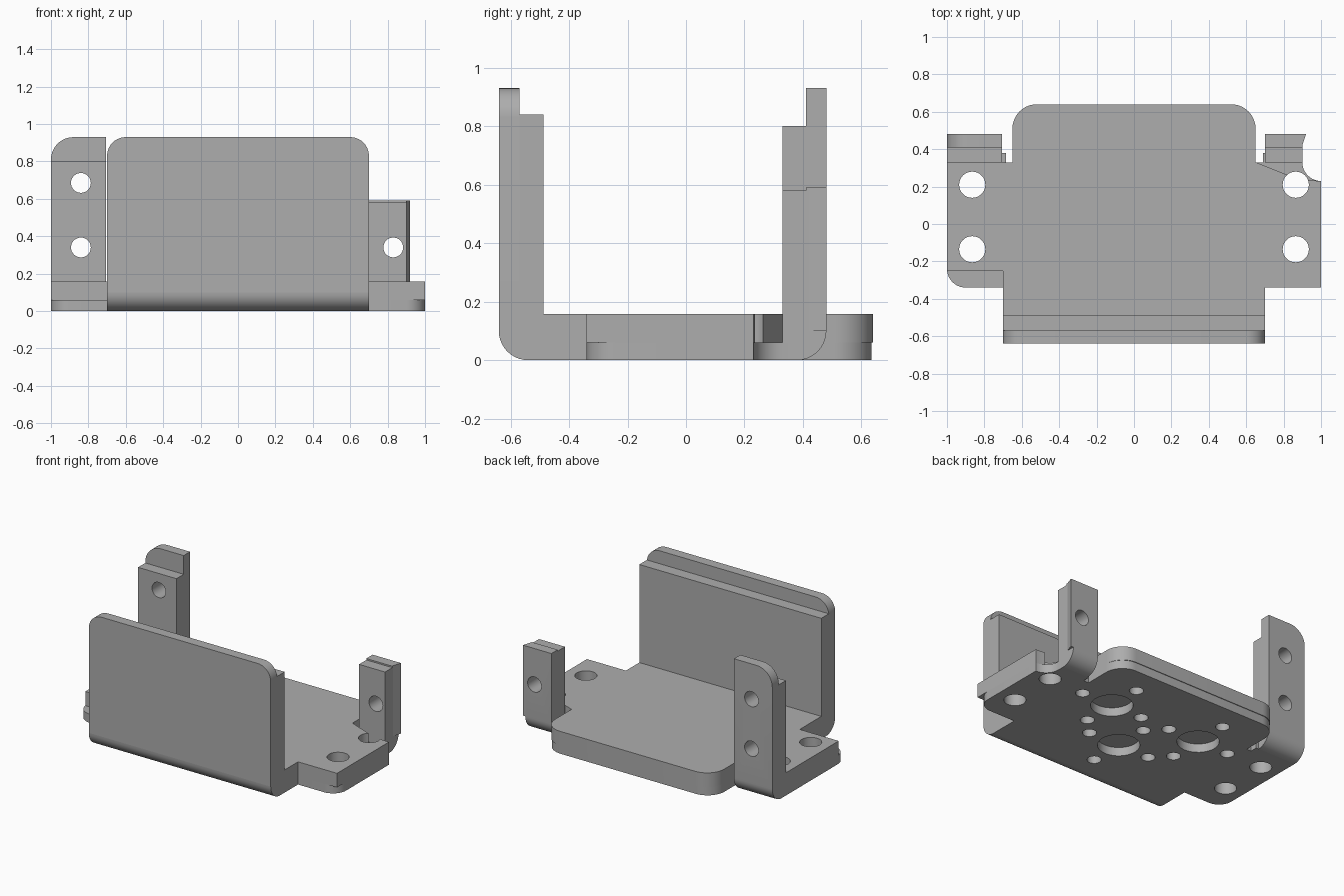
import bpy, bmesh, math
from mathutils import Vector, Matrix

cube = bpy.data.objects.get("Cube")
if cube:
    bpy.data.objects.remove(cube, do_unlink=True)

# One plain grey
GREY = (0.42, 0.42, 0.42, 1)
grey = bpy.data.materials.new("plain grey")
grey.use_nodes = True
grey.diffuse_color = GREY
grey.node_tree.nodes["Principled BSDF"].inputs["Base Color"].default_value = GREY


def outline(corners, steps=10):
    """Corners are (a, b) or (a, b, radius); right-angled corners get an arc."""
    pts = []
    for i, c in enumerate(corners):
        p = Vector(c[:2])
        if len(c) == 2:
            pts.append(p)
            continue
        u = (Vector(corners[i - 1][:2]) - p).normalized()
        v = (Vector(corners[(i + 1) % len(corners)][:2]) - p).normalized()
        mid = p + (u + v) * c[2]
        for k in range(steps + 1):
            t = math.pi / 2 * k / steps
            pts.append(mid - (v * math.cos(t) + u * math.sin(t)) * c[2])
    return pts


PLACE = {
    "x": lambda a, b, h: (h, a, b),
    "y": lambda a, b, h: (a, h, b),
    "z": lambda a, b, h: (a, b, h),
}


def add_object(name, bm):
    bmesh.ops.recalc_face_normals(bm, faces=bm.faces)
    mesh = bpy.data.meshes.new(name)
    bm.to_mesh(mesh)
    bm.free()
    mesh.materials.append(grey)
    ob = bpy.data.objects.new(name, mesh)
    bpy.context.collection.objects.link(ob)
    return ob


def prism(name, axis, corners, lo, hi):
    bm = bmesh.new()
    pts = outline(corners)
    ends = [[bm.verts.new(PLACE[axis](p.x, p.y, h)) for p in pts] for h in (lo, hi)]
    bm.faces.new(ends[0])
    bm.faces.new(ends[1])
    n = len(pts)
    for i in range(n):
        j = (i + 1) % n
        bm.faces.new((ends[0][i], ends[0][j], ends[1][j], ends[1][i]))
    return add_object(name, bm)


def drill(ob, axis, holes):
    """Cut round holes (a, b, radius) through a part along an axis."""
    bm = bmesh.new()
    turn = Matrix.Rotation(math.pi / 2, 4, "X") if axis == "y" else Matrix()
    for a, b, r in holes:
        place = Matrix.Translation(PLACE[axis](a, b, 0)) @ turn
        bmesh.ops.create_cone(bm, cap_ends=True, segments=32, radius1=r, radius2=r,
                              depth=2, matrix=place)
    cutter = add_object("hole_cutter", bm)
    cutter.hide_render = True
    mod = ob.modifiers.new("holes", "BOOLEAN")
    mod.operation, mod.solver, mod.object = "DIFFERENCE", "EXACT", cutter
    bpy.context.view_layer.objects.active = ob
    bpy.ops.object.modifier_apply(modifier=mod.name)
    bpy.data.objects.remove(cutter, do_unlink=True)


SHEET, TOP = 0.06, 0.158
corner_holes = [(x, y, 0.07) for x in (-0.865, 0.865) for y in (-0.135, 0.21)]

# Bottom sheet with rounded outer corners
sheet = prism("bottom_sheet", "z", [
    (-0.7, -0.54), (0.7, -0.54), (0.7, -0.34), (1, -0.34, 0.1), (1, 0.23),
    (0.9, 0.23, 0.1), (0.9, 0.38), (0.69, 0.38), (0.69, 0.33), (0.65, 0.33),
    (0.65, 0.635, 0.13), (-0.65, 0.635, 0.13), (-0.65, 0.33), (-0.685, 0.33),
    (-0.685, 0.38), (-1, 0.38), (-1, -0.34, 0.1), (-0.7, -0.34)], 0, SHEET)

# Three sockets underneath, each ringed by four small ones
sockets = []
for cx, cy in ((-0.354, 0.205), (0.354, 0.205), (0, -0.15)):
    sockets.append((cx, cy, 0.134))
    for dx, dy in ((0.24, 0), (-0.24, 0), (0, 0.24), (0, -0.24)):
        sockets.append((cx + dx, cy + dy, 0.045))
drill(sheet, "z", corner_holes + sockets)

# Thick plate on top of the sheet
plate = prism("top_plate", "z", [
    (-0.7, -0.54), (0.7, -0.54), (0.7, -0.34), (1, -0.34), (1, 0.23),
    (0.9, 0.23, 0.1), (0.65, 0.33), (0.65, 0.64, 0.13), (-0.65, 0.64, 0.13),
    (-0.65, 0.33), (-1, 0.33), (-1, -0.25), (-0.7, -0.25)], SHEET, TOP)
drill(plate, "z", corner_holes)

# Front wall: bent foot with inner panel, and taller outer panel
wall = prism("front_wall_inner", "x", [
    (-0.64, 0, 0.1), (-0.54, 0), (-0.54, TOP), (-0.487, TOP), (-0.487, 0.84),
    (-0.57, 0.84), (-0.57, 0.1), (-0.64, 0.1)], -0.7, 0.7)
panel = prism("front_wall_outer", "y", [
    (-0.7, 0.1), (0.7, 0.1), (0.7, 0.93, 0.1), (-0.7, 0.93, 0.1)], -0.64, -0.57)

# Tall rear post with rounded tab
tall = prism("tall_post", "x", [
    (0.38, 0), (0.48, 0, 0.1), (0.48, 0.8), (0.33, 0.8), (0.33, SHEET),
    (0.38, SHEET)], -1, -0.705)
drill(tall, "y", [(-0.84, 0.34, 0.053), (-0.84, 0.685, 0.053)])
tab = prism("tall_post_tab", "y", [
    (-1, 0.8), (-0.705, 0.8), (-0.705, 0.93), (-1, 0.93, 0.12)], 0.41, 0.48)

# Short rear post with flared outer edge
short = prism("short_post", "x", [
    (0.38, 0), (0.48, 0, 0.1), (0.48, 0.59), (0.41, 0.59), (0.41, 0.58),
    (0.33, 0.58), (0.33, SHEET), (0.38, SHEET)], 0.7, 0.9)
drill(short, "y", [(0.83, 0.34, 0.053)])
flare = prism("short_post_flare", "z", [
    (0.9, 0.42), (0.92, 0.48), (0.9, 0.48)], 0.1, 0.59)

# Smooth the arcs and keep the edges crisp
bpy.ops.object.select_all(action="DESELECT")
for ob in (sheet, plate, wall, panel, tall, tab, short, flare):
    ob.select_set(True)
bpy.context.view_layer.objects.active = sheet
bpy.ops.object.shade_smooth_by_angle(angle=math.radians(30))
